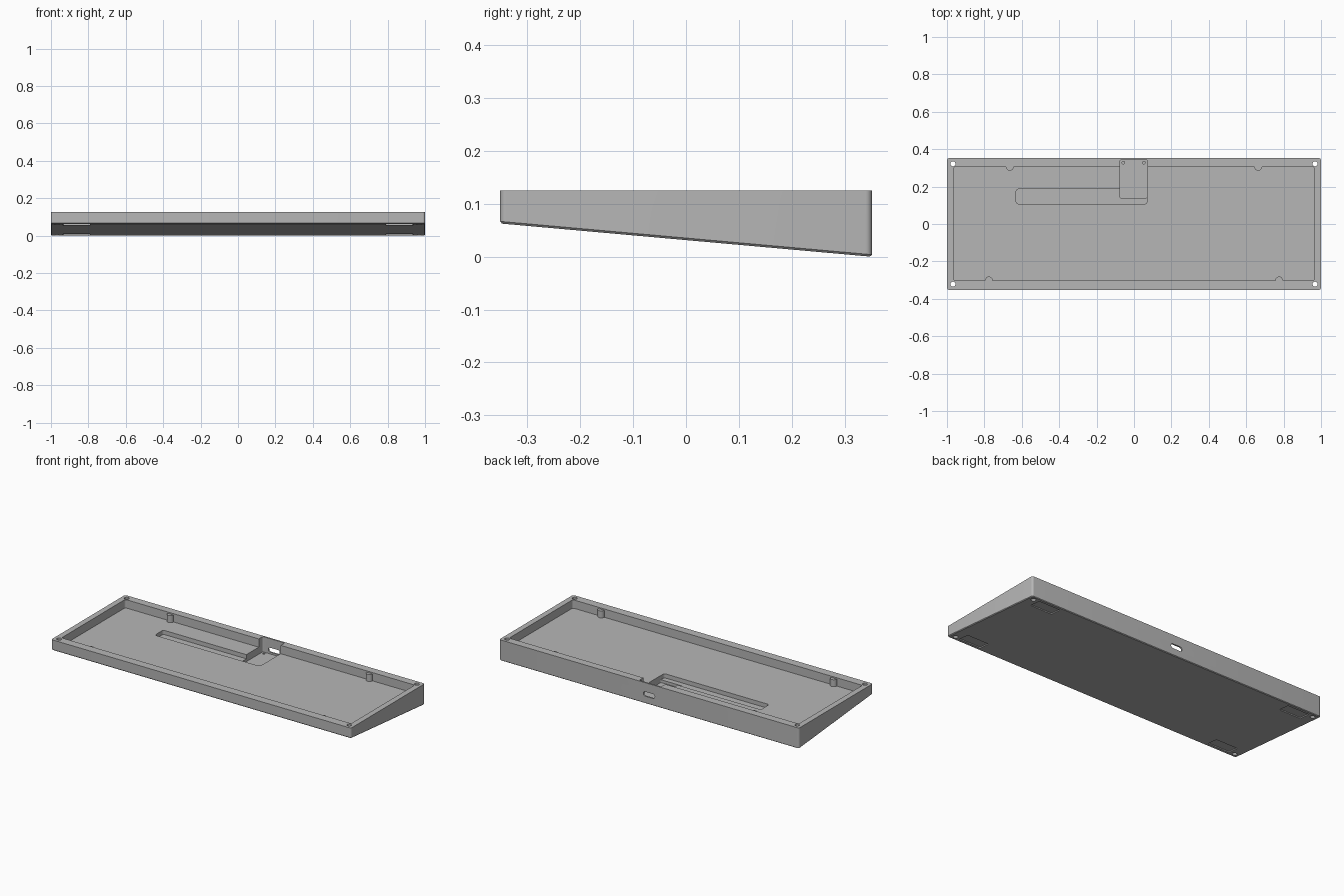
import bpy, bmesh, math
from mathutils import Vector, Matrix

default = bpy.data.objects.get("Cube")
if default:
    bpy.data.objects.remove(default, do_unlink=True)

HALF_X, HALF_Y, TOP = 1.0, 0.352, 0.125
FRONT_Z = 0.063                      # underside height at the front edge
SLOPE = FRONT_Z / (2 * HALF_Y)
FLOOR = 0.075


def underside(y):
    return FRONT_Z / 2 - SLOPE * y


grey = bpy.data.materials.new("case_grey")
grey.use_nodes = True
colour = (0.47, 0.47, 0.47, 1)
grey.diffuse_color = colour
grey.node_tree.nodes["Principled BSDF"].inputs["Base Color"].default_value = colour


def prism(name, x0, x1, y0, y1, z0, z1, radius, steps=6):
    """Upright block with rounded vertical corners."""
    bm = bmesh.new()
    ring = []
    corners = [(x1 - radius, y1 - radius), (x0 + radius, y1 - radius),
               (x0 + radius, y0 + radius), (x1 - radius, y0 + radius)]
    for i, (cx, cy) in enumerate(corners):
        for s in range(steps + 1):
            a = math.pi / 2 * (i + s / steps)
            ring.append(bm.verts.new((cx + radius * math.cos(a), cy + radius * math.sin(a), z0)))
    face = bm.faces.new(ring)
    up = bmesh.ops.extrude_face_region(bm, geom=[face])["geom"]
    bmesh.ops.translate(bm, vec=(0, 0, z1 - z0),
                        verts=[v for v in up if isinstance(v, bmesh.types.BMVert)])
    bmesh.ops.recalc_face_normals(bm, faces=bm.faces)
    return finish(name, bm)


def cylinder(name, x, y, z0, z1, radius):
    bm = bmesh.new()
    bmesh.ops.create_cone(bm, cap_ends=True, segments=28, radius1=radius, radius2=radius,
                          depth=z1 - z0, matrix=Matrix.Translation((x, y, (z0 + z1) / 2)))
    return finish(name, bm)


def finish(name, bm):
    mesh = bpy.data.meshes.new(name)
    bm.to_mesh(mesh)
    bm.free()
    obj = bpy.data.objects.new(name, mesh)
    bpy.context.collection.objects.link(obj)
    return obj


def smooth(obj):
    obj.data.materials.clear()
    obj.data.materials.append(grey)
    bpy.ops.object.select_all(action="DESELECT")
    obj.select_set(True)
    bpy.context.view_layer.objects.active = obj
    bpy.ops.object.shade_smooth_by_angle(angle=math.radians(30))


def cut(obj, cutter):
    """Subtract the cutter from the object and remove it."""
    cutter.hide_render = True
    mod = obj.modifiers.new("cut", "BOOLEAN")
    mod.operation = "DIFFERENCE"
    mod.solver = "EXACT"
    mod.object = cutter
    bpy.context.view_layer.objects.active = obj
    bpy.ops.object.modifier_apply(modifier=mod.name)
    bpy.data.objects.remove(cutter, do_unlink=True)


# Wedge-shaped case: block sliced by the sloping underside, lower rim bevelled
case = prism("keyboard_case", -HALF_X, HALF_X, -HALF_Y, HALF_Y, -0.1, TOP, 0.012)
bm = bmesh.new()
bm.from_mesh(case.data)
normal = Vector((0, SLOPE, 1)).normalized()
sliced = bmesh.ops.bisect_plane(bm, geom=bm.verts[:] + bm.edges[:] + bm.faces[:],
                                plane_co=(0, 0, underside(0)), plane_no=normal, clear_inner=True)
rim = [e for e in sliced["geom_cut"] if isinstance(e, bmesh.types.BMEdge)]
bmesh.ops.edgeloop_fill(bm, edges=rim)
bmesh.ops.recalc_face_normals(bm, faces=bm.faces)
bmesh.ops.bevel(bm, geom=rim, offset=0.004, segments=1, affect="EDGES")
bm.to_mesh(case.data)
bm.free()

# Main tray, cable channel and connector pocket
cut(case, prism("tray_cutter", -0.966, 0.966, -0.301, 0.305, FLOOR, 0.3, 0.012))
cut(case, prism("channel_cutter", -0.63, 0.07, 0.107, 0.187, 0.05, 0.2, 0.014))
cut(case, prism("pocket_cutter", -0.075, 0.071, 0.139, 0.343, 0.033, 0.25, 0.008))
for x in (-0.057, 0.053):
    cut(case, cylinder("pocket_hole_cutter", x, 0.328, 0.012, 0.06, 0.007))

# Rounded connector opening through the back wall
port = prism("port_cutter", -0.038, 0.038, -0.0135, 0.0135, -0.03, 0.03, 0.013)
port.data.transform(Matrix.Translation((0, 0.355, 0.057)) @ Matrix.Rotation(math.pi / 2, 4, "X"))
cut(case, port)

for sx in (-1, 1):
    for sy in (-1, 1):
        # Corner screw holes
        cut(case, cylinder("screw_hole_cutter", sx * 0.968, sy * 0.322, -0.1, 0.3, 0.0135))
        # Shallow foot recesses in the underside
        foot = prism("foot_cutter", -0.0725, 0.0725, -0.035, 0.035, -0.05, 0.006, 0.006)
        y = sy * 0.295
        foot.data.transform(Matrix.Translation((sx * 0.8625, y, underside(y)))
                            @ Matrix.Rotation(-math.atan(SLOPE), 4, "X"))
        cut(case, foot)
smooth(case)

# Support posts against the long inner walls
for side, sx in (("right", -1), ("left", 1)):
    for end, x, y in (("back", 0.664, 0.305), ("front", 0.776, -0.301)):
        smooth(cylinder(f"{end}_{side}_post", sx * x, y, FLOOR - 0.005, TOP - 0.008, 0.02))
